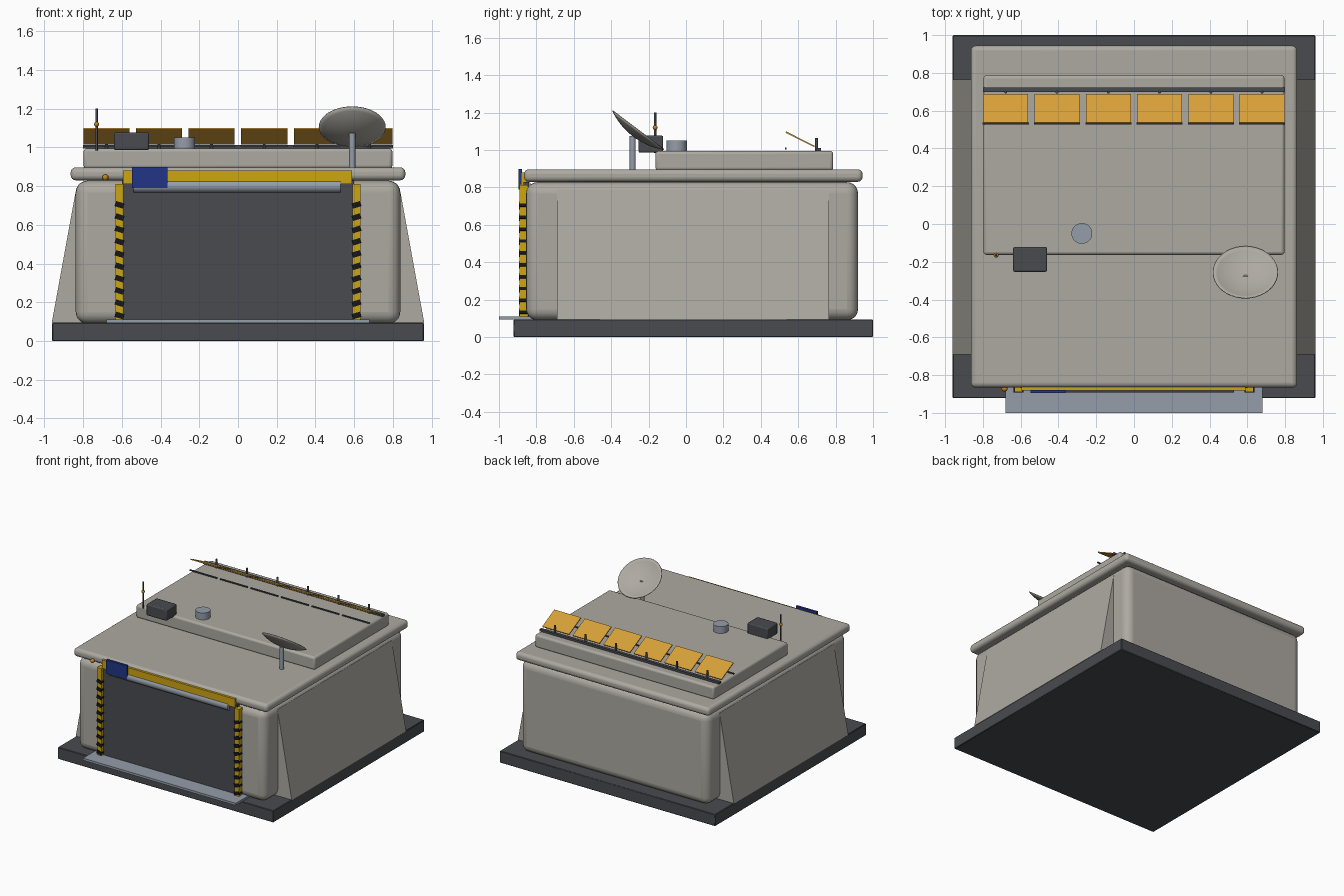
import bpy, bmesh, math
from mathutils import Matrix, Vector

if "Cube" in bpy.data.objects:
    bpy.data.objects.remove(bpy.data.objects["Cube"])


def material(name, rgb):
    m = bpy.data.materials.new(name)
    m.diffuse_color = (*rgb, 1)
    m.use_nodes = True
    m.node_tree.nodes["Principled BSDF"].inputs["Base Color"].default_value = m.diffuse_color
    return m


WALL = material("warm grey", (0.42, 0.40, 0.36))
DARK = material("charcoal", (0.065, 0.07, 0.08))
YELLOW = material("safety yellow", (0.62, 0.38, 0.006))
BLACK = material("black", (0.008, 0.008, 0.008))
STEEL = material("blue steel", (0.30, 0.34, 0.40))
GOLD = material("solar gold", (0.68, 0.35, 0.04))
NAVY = material("navy", (0.015, 0.035, 0.24))
AMBER = material("amber", (0.55, 0.23, 0.01))


def finish(name, bm, mat, bevel=0, segments=3, smooth=True):
    bmesh.ops.recalc_face_normals(bm, faces=bm.faces)
    me = bpy.data.meshes.new(name)
    bm.to_mesh(me)
    bm.free()
    ob = bpy.data.objects.new(name, me)
    bpy.context.collection.objects.link(ob)
    me.materials.append(mat)
    if bevel:
        b = ob.modifiers.new("bevel", 'BEVEL')
        b.width, b.segments = bevel, segments
    if smooth:
        bpy.ops.object.select_all(action='DESELECT')
        bpy.context.view_layer.objects.active = ob
        ob.select_set(True)
        bpy.ops.object.shade_smooth_by_angle(angle=math.radians(40))
    return ob


def box(name, x, y, z, mat, bevel=0, segments=3, rot=None):
    """Box from (min, max) spans, optionally turned about its centre."""
    bm = bmesh.new()
    bmesh.ops.create_cube(bm, size=1)
    mid = Vector([(s[0] + s[1]) / 2 for s in (x, y, z)])
    size = [s[1] - s[0] for s in (x, y, z)]
    bm.transform(Matrix.Translation(mid) @ (rot or Matrix()) @ Matrix.Diagonal((*size, 1)))
    return finish(name, bm, mat, bevel, segments, smooth=bevel > 0)


def rod(name, p, q, r, mat, sides=20, bevel=0):
    bm = bmesh.new()
    p, q = Vector(p), Vector(q)
    d = q - p
    bmesh.ops.create_cone(bm, cap_ends=True, segments=sides, radius1=r, radius2=r, depth=d.length)
    bm.transform(Matrix.Translation((p + q) / 2) @ d.to_track_quat('Z', 'Y').to_matrix().to_4x4())
    return finish(name, bm, mat)


def ball(name, c, r, mat):
    bm = bmesh.new()
    bmesh.ops.create_uvsphere(bm, u_segments=16, v_segments=10, radius=r)
    bm.transform(Matrix.Translation(c))
    return finish(name, bm, mat)


# Main building
box("base_slab", (-0.96, 0.96), (-0.922, 1.0), (0, 0.095), DARK, 0.004, 1)
box("main_body", (-0.838, 0.838), (-0.855, 0.92), (0.09, 0.828), WALL, 0.06, 5)
box("roof_slab", (-0.864, 0.864), (-0.866, 0.944), (0.83, 0.897), WALL, 0.026, 4)
box("roof_deck", (-0.797, 0.797), (-0.163, 0.787), (0.89, 0.995), WALL, 0.016, 3)

# Sloping side buttresses
for side, label in ((-1, "left"), (1, "right")):
    bm = bmesh.new()
    profile = [(0.78, 0.093), (0.962, 0.093), (0.835, 0.79), (0.78, 0.79)]
    face = bm.faces.new([bm.verts.new((side * x, -0.69, z)) for x, z in profile])
    new = bmesh.ops.extrude_face_region(bm, geom=[face])["geom"]
    bmesh.ops.translate(bm, vec=(0, 1.455, 0), verts=[v for v in new if isinstance(v, bmesh.types.BMVert)])
    finish(label + "_buttress", bm, WALL, smooth=False)

# Front door, threshold, lintel and roller
box("door", (-0.6, 0.6), (-0.868, -0.84), (0.1, 0.83), DARK)
box("threshold", (-0.68, 0.68), (-1.0, -0.82), (0.093, 0.111), STEEL)
box("lintel", (-0.595, 0.59), (-0.882, -0.85), (0.812, 0.88), YELLOW)
rod("door_roller", (-0.54, -0.858, 0.8), (0.53, -0.858, 0.8), 0.034, STEEL, 24)
box("door_sign", (-0.547, -0.363), (-0.896, -0.878), (0.79, 0.898), NAVY)
ball("door_lamp", (-0.685, -0.872, 0.845), 0.016, AMBER)

# Door posts with slanted hazard bands
for side, label in ((-1, "left"), (1, "right")):
    c = side * 0.612
    box(label + "_post", (c - 0.021, c + 0.021), (-0.89, -0.845), (0.1, 0.812), YELLOW)
    for i in range(10):
        z = 0.132 + i * 0.0635
        box(f"{label}_band_{i + 1}", (c - 0.023, c + 0.023), (-0.893, -0.842),
            (z - 0.014, z + 0.014), BLACK, rot=Matrix.Rotation(side * -0.3, 4, 'Y'))

# Solar panel row: tilted plates, rear rail, brackets and front feet
box("panel_rail", (-0.8, 0.8), (0.698, 0.722), (0.994, 1.012), DARK)
tilt = Matrix.Rotation(-math.atan2(0.077, 0.153), 4, 'X')
length = math.hypot(0.077, 0.153)
for i in range(6):
    x = -0.679 + i * 0.2715
    box(f"solar_panel_{i + 1}", (x - 0.119, x + 0.119), (0.611 - length / 2, 0.611 + length / 2),
        (1.053, 1.061), GOLD, rot=tilt)
    box(f"panel_foot_{i + 1}", (x - 0.122, x + 0.122), (0.528, 0.537), (1.004, 1.013), DARK)
    rod(f"panel_bracket_{i + 1}", (x, 0.698, 0.99), (x, 0.698, 1.065), 0.008, DARK, 10)

# Dish on its mast: a shallow spherical cap tipped to the back
bm = bmesh.new()
R, depth, rings, sides = 0.172, 0.042, 8, 40
sphere = (R * R + depth * depth) / (2 * depth)
pole = bm.verts.new((0, 0, -depth))
last = None
for k in range(1, rings + 1):
    r = R * k / rings
    z = sphere - depth - math.sqrt(sphere ** 2 - r * r)
    ring = [bm.verts.new((r * math.cos(a), r * math.sin(a), z))
            for a in (2 * math.pi * j / sides for j in range(sides))]
    for j in range(sides):
        n = (j + 1) % sides
        if last:
            bm.faces.new((last[j], ring[j], ring[n], last[n]))
        else:
            bm.faces.new((pole, ring[j], ring[n]))
    last = ring
bm.transform(Matrix.Translation((0.59, -0.255, 1.107)) @ Matrix.Rotation(math.radians(-37), 4, 'X'))
dish = finish("dish", bm, WALL)
sol = dish.modifiers.new("thickness", 'SOLIDIFY')
sol.thickness, sol.offset = 0.005, 0
rod("dish_mast", (0.59, -0.285, 0.89), (0.59, -0.285, 1.075), 0.016, STEEL, 16)

# Roof equipment
rod("roof_vent", (-0.276, -0.05, 0.99), (-0.276, -0.05, 1.05), 0.055, STEEL, 28)
box("equipment_box", (-0.64, -0.46), (-0.253, -0.122), (0.986, 1.077), DARK, 0.008, 2)
rod("aerial", (-0.73, -0.165, 0.985), (-0.73, -0.165, 1.2), 0.006, DARK, 10)
ball("aerial_lamp", (-0.73, -0.165, 1.12), 0.013, AMBER)
